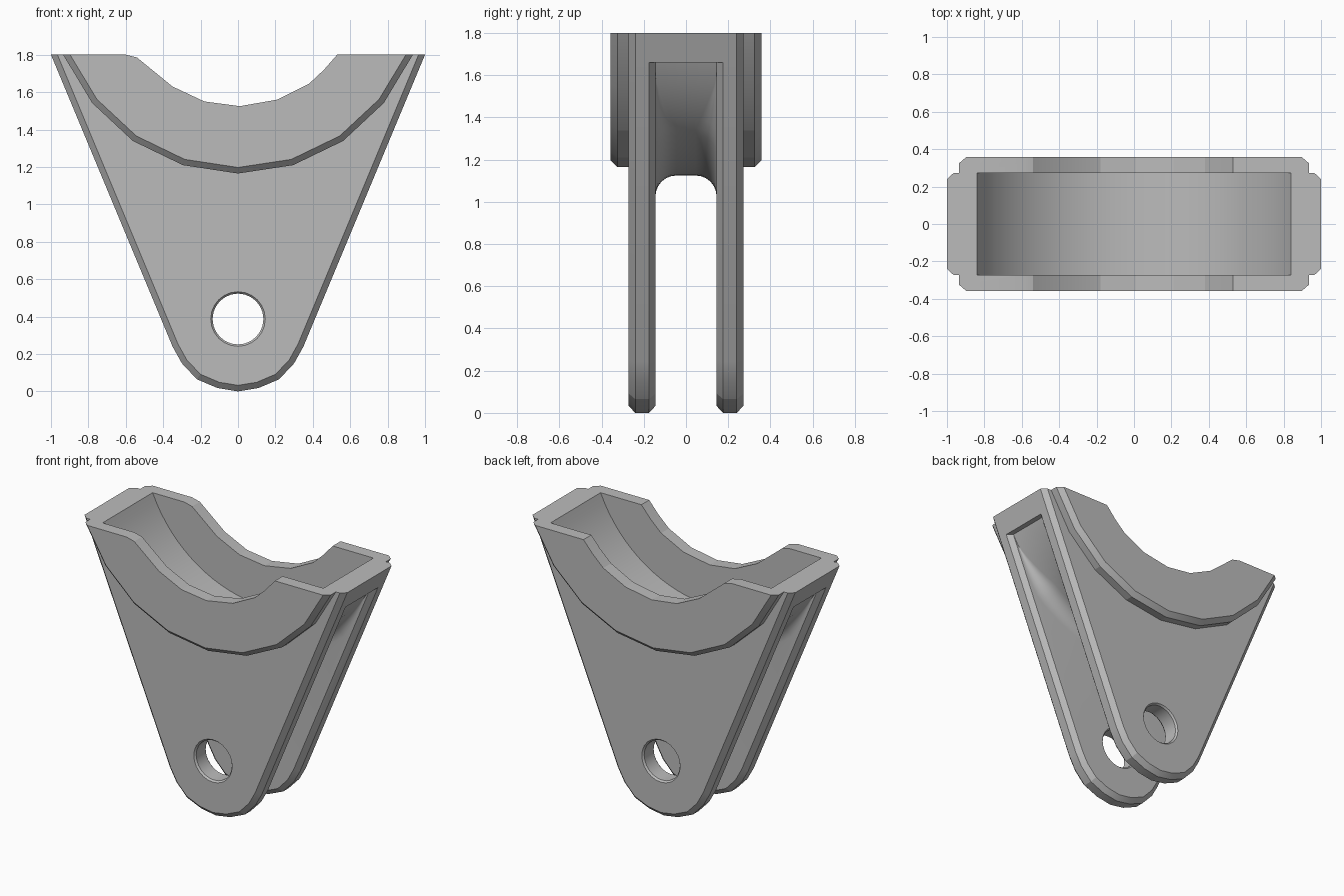
import bpy, bmesh
from math import sin, cos, radians, hypot, pi

cube = bpy.data.objects.get("Cube")
if cube:
    bpy.data.objects.remove(cube, do_unlink=True)

TOP = 1.8        # flat upper face
AXIS = 2.16      # height of the centre shared by all saddle arcs
CHAMFER = 0.032

grey = bpy.data.materials.new("plain grey")
grey.use_nodes = True
grey.diffuse_color = (0.5, 0.5, 0.5, 1)
grey.node_tree.nodes["Principled BSDF"].inputs["Base Color"].default_value = (0.5, 0.5, 0.5, 1)


def loft(name, rings):
    """Closed solid through equal-length rings of 3D points."""
    bm = bmesh.new()
    loops = [[bm.verts.new(p) for p in ring] for ring in rings]
    for a, b in zip(loops, loops[1:]):
        for i in range(len(a)):
            j = (i + 1) % len(a)
            bm.faces.new((a[i], a[j], b[j], b[i]))
    bm.faces.new(loops[0])
    bm.faces.new(loops[-1])
    bmesh.ops.recalc_face_normals(bm, faces=bm.faces)
    mesh = bpy.data.meshes.new(name)
    bm.to_mesh(mesh)
    bm.free()
    mesh.materials.append(grey)
    obj = bpy.data.objects.new(name, mesh)
    bpy.context.collection.objects.link(obj)
    return obj


def slab(name, outline, y0, y1):
    return loft(name, [[(x, y, z) for x, z in outline] for y in (y0, y1)])


def inset(path, d):
    """Move an open left-to-right path inward, keeping its ends at their height."""
    normals = []
    for (x0, z0), (x1, z1) in zip(path, path[1:]):
        n = hypot(x1 - x0, z1 - z0)
        normals.append(((z0 - z1) / n, (x1 - x0) / n))
    out = [(path[0][0] + d / normals[0][0], path[0][1])]
    for (x, z), a, b in zip(path[1:], normals, normals[1:]):
        k = d / (1 + a[0] * b[0] + a[1] * b[1])
        out.append((x + k * (a[0] + b[0]), z + k * (a[1] + b[1])))
    out.append((path[-1][0] + d / normals[-1][0], path[-1][1]))
    return out


def chamfered(name, path, top, levels):
    return loft(name, [[(x, y, z) for x, z in (inset(path, d) if d else path) + top]
                       for y, d in levels])


def arc(radius, limit, steps):
    angles = [radians(limit * (2 * i / steps - 1)) for i in range(steps + 1)]
    return [(radius * sin(a), AXIS - radius * cos(a)) for a in angles]


def combine(target, tool, operation):
    mod = target.modifiers.new(operation.lower(), 'BOOLEAN')
    mod.object, mod.operation, mod.solver = tool, operation, 'EXACT'
    bpy.context.view_layer.objects.active = target
    bpy.ops.object.modifier_apply(modifier=mod.name)
    bpy.data.objects.remove(tool, do_unlink=True)


# Tapered fork plates with a rounded foot
half = [(0.11, 0.018), (0.22, 0.065), (0.3, 0.15), (0.35, 0.24), (1, TOP)]
plate_path = [(-x, z) for x, z in reversed(half)] + [(0, 0)] + half
levels = [(0.272, CHAMFER), (0.24, 0), (0.176, 0), (0.145, CHAMFER)]
bracket = chamfered("fork_bracket", plate_path, [], [(-y, d) for y, d in levels])
rear_plate = chamfered("rear_plate", plate_path, [], levels)

# Curved bridge between the plates, with fillets that fade out at the ends
sections = []
for i in range(41):
    degrees = 64 * (i / 20 - 1)
    f = 0.1 * min(1, max(0.002, (56 - abs(degrees)) / 18))
    side = [(0.2, 1.035 + f)]
    side += [(0.145 - f * (1 - cos(t * pi / 12)), 1.035 + f * (1 - sin(t * pi / 12)))
             for t in range(7)]
    section = [(-0.2, 0.9), (0.2, 0.9)] + side + [(-y, r) for y, r in reversed(side)]
    a = radians(degrees)
    sections.append([(r * sin(a), y, AXIS - r * cos(a)) for y, r in section])
bridge = loft("bridge", sections)

# Lips closing both upper ends
lip_z = 1.66
lip_x = 1 - (TOP - lip_z) * 0.65 / 1.56
lips = [slab("end_lip", [(s * 0.8, lip_z), (s * lip_x, lip_z), (s, TOP), (s * 0.8, TOP)],
             -0.2, 0.2) for s in (-1, 1)]

# Wide saddle band with a notched top edge
band_path = arc(0.995, 68.8, 8)
band_path[0], band_path[-1] = (-0.935, TOP), (0.935, TOP)
notch = [(0.53, TOP), (0.46, 1.72), (0.38, 1.645), (0.21, 1.56), (0.01, 1.525),
         (-0.18, 1.55), (-0.35, 1.63), (-0.54, 1.785), (-0.6, TOP)]
band = chamfered("saddle_band", band_path, notch,
                 [(-0.357, CHAMFER), (-0.325, 0), (0.325, 0), (0.357, CHAMFER)])

for part in [rear_plate, bridge, band] + lips:
    combine(bracket, part, 'UNION')

# Curved pocket sunk into the saddle
pocket = slab("pocket_cutter", arc(0.914, 66.8, 32) + [(0.84, 2), (-0.84, 2)], -0.272, 0.272)
combine(bracket, pocket, 'DIFFERENCE')

# Pin hole with lightly broken edges
hole_steps = [(0.3, 0.146), (0.272, 0.146), (0.26, 0.136), (0.157, 0.136), (0.145, 0.146)]
hole_steps = [(-y, r) for y, r in hole_steps] + hole_steps[::-1]
turns = [2 * pi * i / 24 for i in range(24)]
pin = loft("pin_cutter", [[(r * cos(t), y, 0.387 + r * sin(t)) for t in turns]
                          for y, r in hole_steps])
combine(bracket, pin, 'DIFFERENCE')

# Smooth the pocket, bridge and hole while keeping chamfers crisp
bpy.ops.object.select_all(action='DESELECT')
bracket.select_set(True)
bpy.context.view_layer.objects.active = bracket
bpy.ops.object.shade_smooth_by_angle(angle=radians(16))
